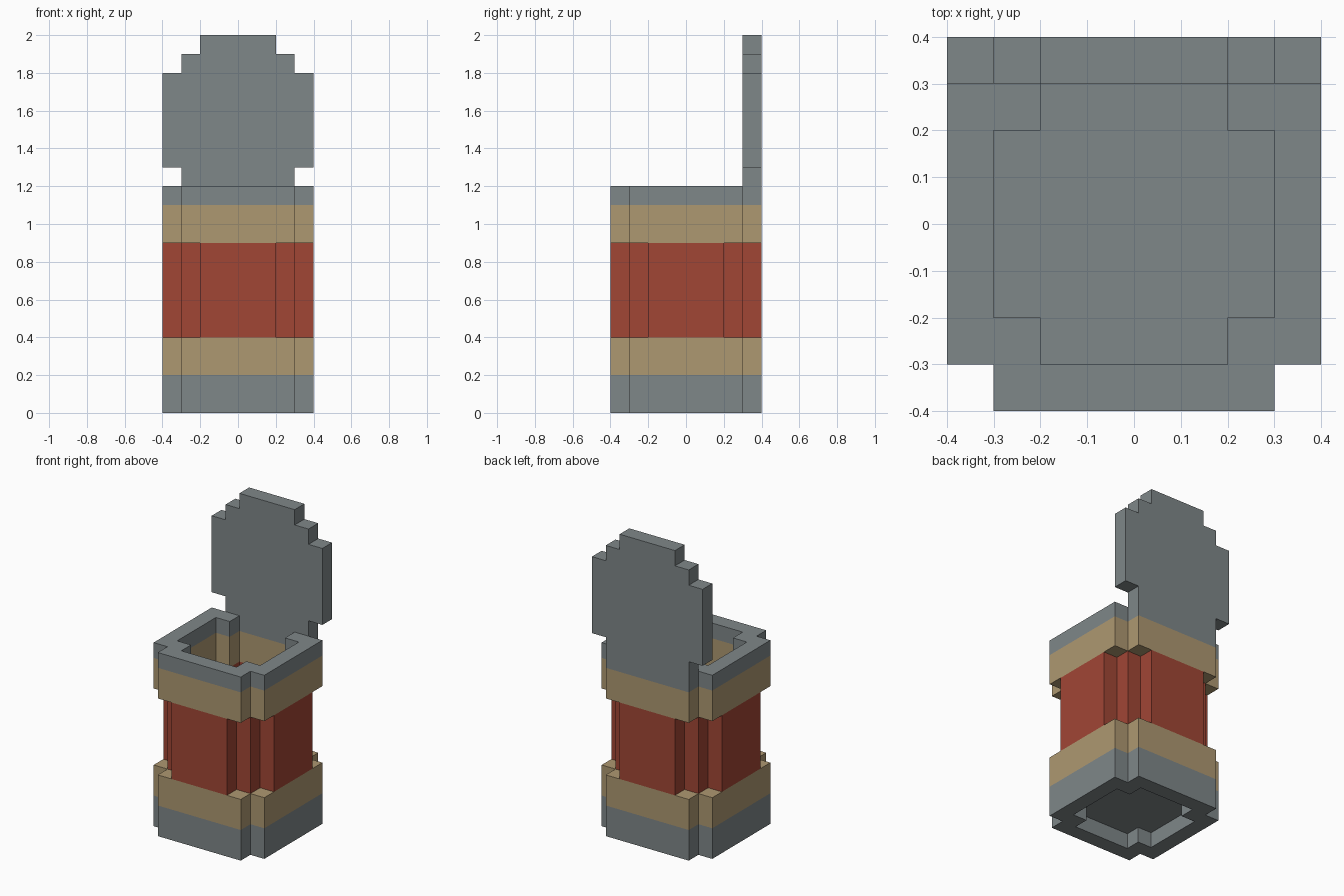
import bpy, bmesh, math
from mathutils import Vector

if "Cube" in bpy.data.objects:
    bpy.data.objects.remove(bpy.data.objects["Cube"])

U = 0.1  # block size


def material(name, rgb):
    m = bpy.data.materials.new(name)
    lin = [(c / 255 / 12.92) if c < 11 else ((c / 255 + 0.055) / 1.055) ** 2.4 for c in rgb]
    m.diffuse_color = (*lin, 1)
    m.use_nodes = True
    m.node_tree.nodes["Principled BSDF"].inputs["Base Color"].default_value = m.diffuse_color
    return m


grey = material("grey metal", (127, 135, 137))
tan = material("tan band", (174, 152, 113))
red = material("red body", (161, 70, 53))

# part name: (material, first layer, end layer, reach of the stepped outline)
RINGS = {
    "base_trim": (grey, 0, 2, 6),
    "lower_band": (tan, 2, 4, 6),
    "middle_wall": (red, 4, 9, 5),
    "upper_band": (tan, 9, 11, 6),
    "rim": (grey, 11, 12, 6),
}
# lid half width per range of layers
LID = [(12, 13, 3), (13, 18, 4), (18, 19, 3), (19, 20, 2)]

cells = {}  # block position -> part name


def in_hole(i, j):
    a, b = abs(i + 0.5), abs(j + 0.5)
    return max(a, b) < 3 and a + b < 4.5


# stepped hollow walls
for part, (_, z0, z1, reach) in RINGS.items():
    for i in range(-4, 4):
        for j in range(-4, 4):
            if not in_hole(i, j) and abs(i + 0.5) + abs(j + 0.5) < reach + 0.5:
                for k in range(z0, z1):
                    cells[i, j, k] = part

# raised floor plate inside the base
for i in range(-3, 3):
    for j in range(-3, 3):
        if in_hole(i, j):
            cells[i, j, 1] = "base_trim"

# upright open lid along the back edge
for z0, z1, half in LID:
    for k in range(z0, z1):
        for i in range(-half, half):
            cells[i, 3, k] = "lid"


def build(part, mat):
    """Skin the exposed sides of a part's blocks and merge flat areas."""
    bm = bmesh.new()
    for cell, owner in cells.items():
        if owner != part:
            continue
        for axis in range(3):
            for side in (0, 1):
                near = list(cell)
                near[axis] += 1 if side else -1
                if tuple(near) in cells:
                    continue
                loop = []
                for p, q in ((0, 0), (1, 0), (1, 1), (0, 1)):
                    v = Vector(cell)
                    v[axis] += side
                    v[(axis + 1) % 3] += p
                    v[(axis + 2) % 3] += q
                    loop.append(bm.verts.new(v * U))
                bm.faces.new(loop if side else loop[::-1])
    bmesh.ops.remove_doubles(bm, verts=bm.verts[:], dist=0.001)
    bmesh.ops.dissolve_limit(bm, angle_limit=math.radians(1),
                             verts=bm.verts[:], edges=bm.edges[:])
    mesh = bpy.data.meshes.new(part)
    bm.to_mesh(mesh)
    bm.free()
    mesh.materials.append(mat)
    bpy.context.collection.objects.link(bpy.data.objects.new(part, mesh))


for part, spec in RINGS.items():
    build(part, spec[0])
build("lid", grey)
